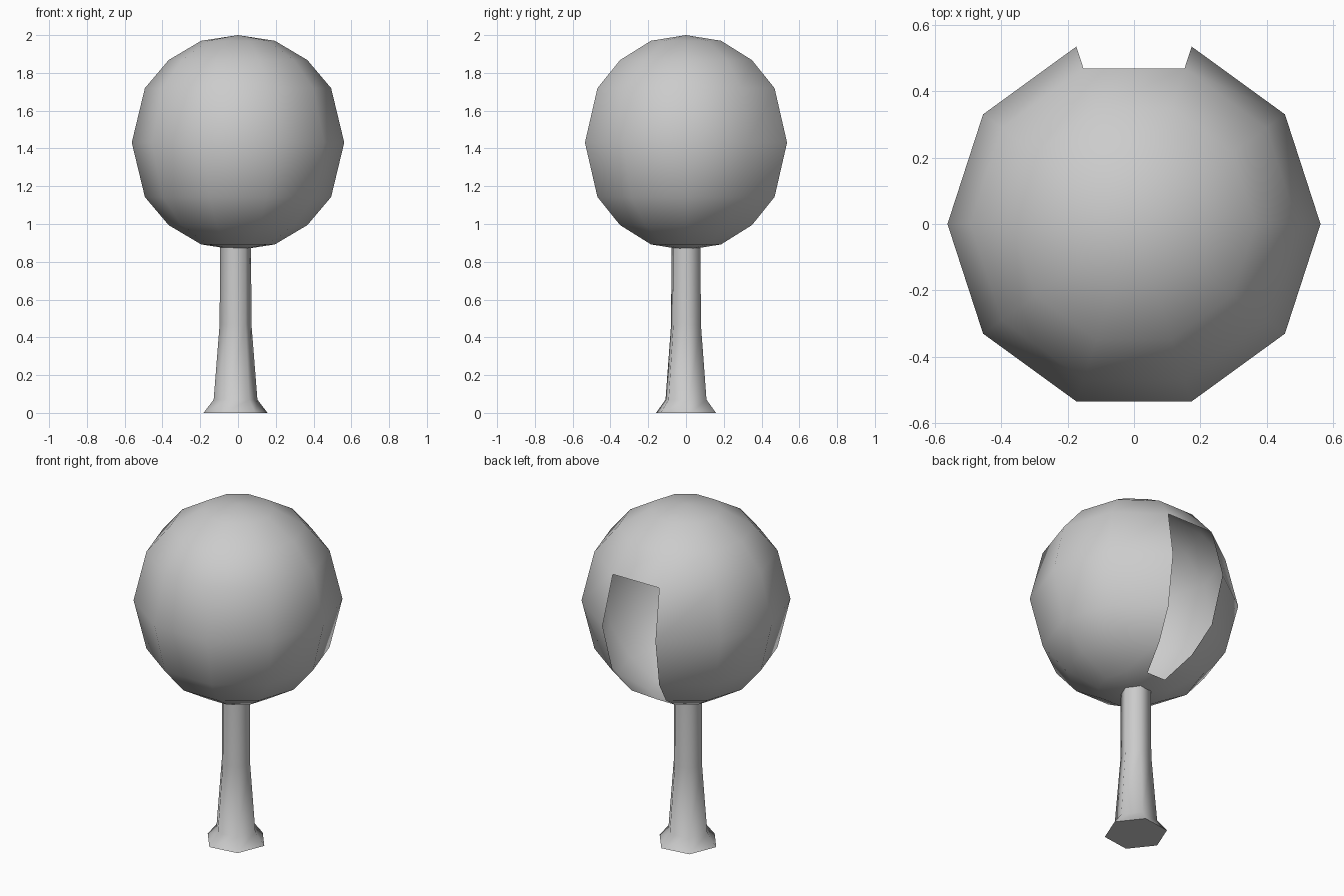
import bpy, bmesh
from math import cos, sin, pi, radians

if "Cube" in bpy.data.objects:
    bpy.data.objects.remove(bpy.data.objects["Cube"])


def lathe(name, profile, sides, turn=0.0, x=0.0, gap=None):
    """Revolve (radius, z) rings; radius 0 makes a pole, gap = (side, rings left open)."""
    bm = bmesh.new()
    rings = []
    for r, z in profile:
        if r == 0:
            rings.append([bm.verts.new((x, 0, z))] * sides)
        else:
            rings.append([bm.verts.new((x + r * cos(turn + 2 * pi * i / sides),
                                        r * sin(turn + 2 * pi * i / sides), z))
                          for i in range(sides)])
    for k, (low, high) in enumerate(zip(rings, rings[1:])):
        for i in range(sides):
            if gap and i == gap[0] and k in gap[1]:
                continue
            j = (i + 1) % sides
            corners = dict.fromkeys((low[i], low[j], high[j], high[i]))
            bm.faces.new(list(corners)).smooth = True
    # flat caps on open ends
    if profile[0][0] > 0:
        bm.faces.new(rings[0][::-1])
    if profile[-1][0] > 0:
        bm.faces.new(rings[-1])
    mesh = bpy.data.meshes.new(name)
    bm.to_mesh(mesh)
    bm.free()
    obj = bpy.data.objects.new(name, mesh)
    bpy.context.collection.objects.link(obj)
    return obj


# Crown: ten-sided ball with one strip open at the back
half = [(0.195, 0.539), (0.367, 0.437), (0.493, 0.288)]
mid = 1.431
crown = [(0, 0.862)] + [(r, mid - h) for r, h in half] + [(0.5625, mid)]
crown += [(r, mid + h) for r, h in reversed(half)] + [(0, 2.0)]
lathe("crown", crown, 10, gap=(2, range(1, 5)))

# Trunk: six-sided, flared at the foot
trunk = [(0.171, 0), (0.117, 0.07), (0.085, 0.47), (0.083, 0.88)]
lathe("trunk", trunk, 6, turn=radians(8), x=-0.013)
